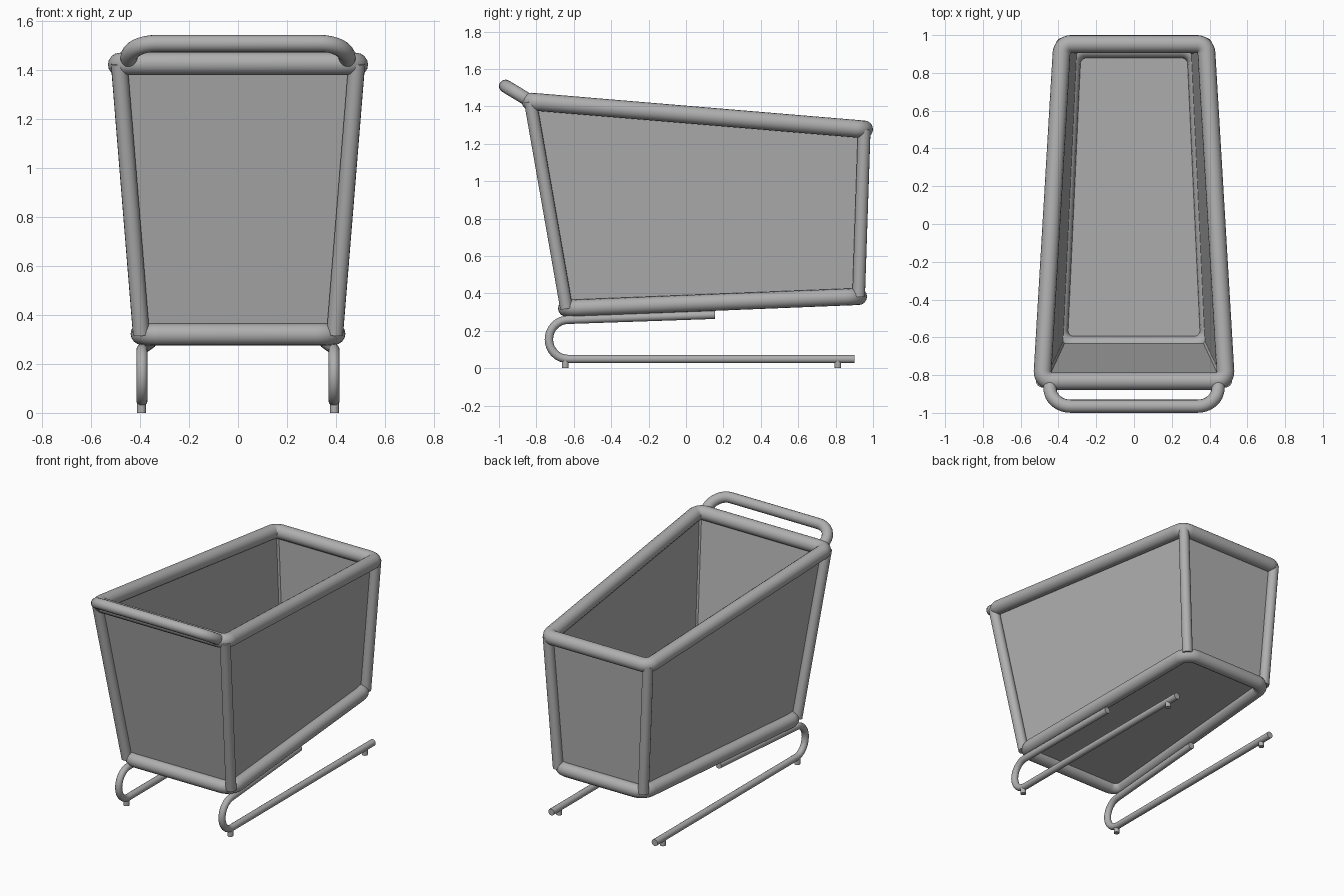
import bpy, math
from mathutils import Vector

if "Cube" in bpy.data.objects:
    bpy.data.objects.remove(bpy.data.objects["Cube"])

# Mid-grey used on every part
grey = bpy.data.materials.new("grey")
grey.diffuse_color = (.43, .43, .43, 1)
grey.use_nodes = True
grey.node_tree.nodes["Principled BSDF"].inputs["Base Color"].default_value = grey.diffuse_color


def fillet(points, radii, cyclic=False, steps=8):
    """Round the corners of a polyline with circular arcs."""
    pts = [Vector(p) for p in points]
    out, n = [], len(pts)
    for i, p in enumerate(pts):
        r = radii[i]
        if r == 0 or (not cyclic and i in (0, n - 1)):
            out.append(p)
            continue
        a = (pts[i - 1] - p).normalized()
        b = (pts[(i + 1) % n] - p).normalized()
        half = a.angle(b) / 2
        centre = p + (a + b).normalized() * (r / math.sin(half))
        start = p + a * (r / math.tan(half)) - centre
        end = p + b * (r / math.tan(half)) - centre
        sweep = start.angle(end)
        for k in range(steps + 1):
            t = k / steps
            v = (start * math.sin((1 - t) * sweep) + end * math.sin(t * sweep)) / math.sin(sweep)
            out.append(centre + v)
    return out


def finish(ob):
    ob.data.materials.clear()
    ob.data.materials.append(grey)
    return ob


def tube(name, pts, radius, cyclic=False):
    cu = bpy.data.curves.new(name, 'CURVE')
    cu.dimensions = '3D'
    cu.bevel_depth = radius
    cu.bevel_resolution = 6
    cu.use_fill_caps = True
    sp = cu.splines.new('POLY')
    sp.points.add(len(pts) - 1)
    for q, p in zip(sp.points, pts):
        q.co = (*p, 1)
    sp.use_cyclic_u = cyclic
    ob = bpy.data.objects.new(name, cu)
    bpy.context.collection.objects.link(ob)
    bpy.ops.object.select_all(action='DESELECT')
    ob.select_set(True)
    bpy.context.view_layer.objects.active = ob
    bpy.ops.object.convert(target='MESH')
    bpy.ops.object.shade_smooth_by_angle(angle=math.radians(40))
    return finish(bpy.context.object)


def panel(name, pts):
    me = bpy.data.meshes.new(name)
    me.from_pydata([tuple(p) for p in pts], [], [tuple(range(len(pts)))])
    ob = bpy.data.objects.new(name, me)
    bpy.context.collection.objects.link(ob)
    finish(ob)


def inset(p, dx, dy):
    return Vector((p[0] - math.copysign(dx, p[0]), p[1] - math.copysign(dy, p[1]), p[2]))


# Basket corner points, counter-clockwise seen from above
top = [(-.487, -.832, 1.426), (.487, -.832, 1.426), (.381, .953, 1.277), (-.381, .953, 1.277)]
low = [(-.397, -.639, .32), (.397, -.639, .32), (.325, .923, .383), (-.325, .923, .383)]

# Rim and floor frames
low_loop = fillet(low, [.075] * 4, True)
tube("top_rim", fillet(top, [.05] * 4, True), .047, True)
tube("bottom_frame", low_loop, .045, True)

# Corner posts, with the sheet panels set slightly inside them
top_in = [inset(p, .024, .014) for p in top]
low_in = [inset(p, .024, .014) for p in low]
for i, side in enumerate(("front", "right", "back", "left")):
    j = (i + 1) % 4
    panel(side + "_panel", [low_in[i], low_in[j], top_in[j], top_in[i]])
    corner = ("front_left", "front_right", "back_right", "back_left")[i]
    tube(corner + "_post", [inset(low[i], -.002, 0), inset(top[i], .002, 0)], .034)
panel("floor_panel", low_loop[::-1])

# Push handle
handle = [(-.445, -.82, 1.42), (-.445, -.965, 1.508), (.445, -.965, 1.508), (.445, -.82, 1.42)]
tube("push_handle", fillet(handle, [0, .11, .11, 0]), .035)

# Runners with U bends, and their feet
for s, side in ((-1, "left"), (1, "right")):
    bend = [(s * .392, -.63 - .103 * math.sin(a), .154 - .105 * math.cos(a))
            for a in (math.pi * k / 16 for k in range(17))]
    tube(side + "_runner", [(s * .392, .9, .049)] + bend + [(s * .355, .155, .286)], .0225)
    for end, y in (("front", -.645), ("back", .812)):
        bpy.ops.mesh.primitive_cylinder_add(vertices=20, radius=.018, depth=.05,
                                            location=(s * .394, y, .025))
        bpy.context.object.name = f"{side}_{end}_foot"
        bpy.ops.object.shade_smooth_by_angle(angle=math.radians(40))
        finish(bpy.context.object)
